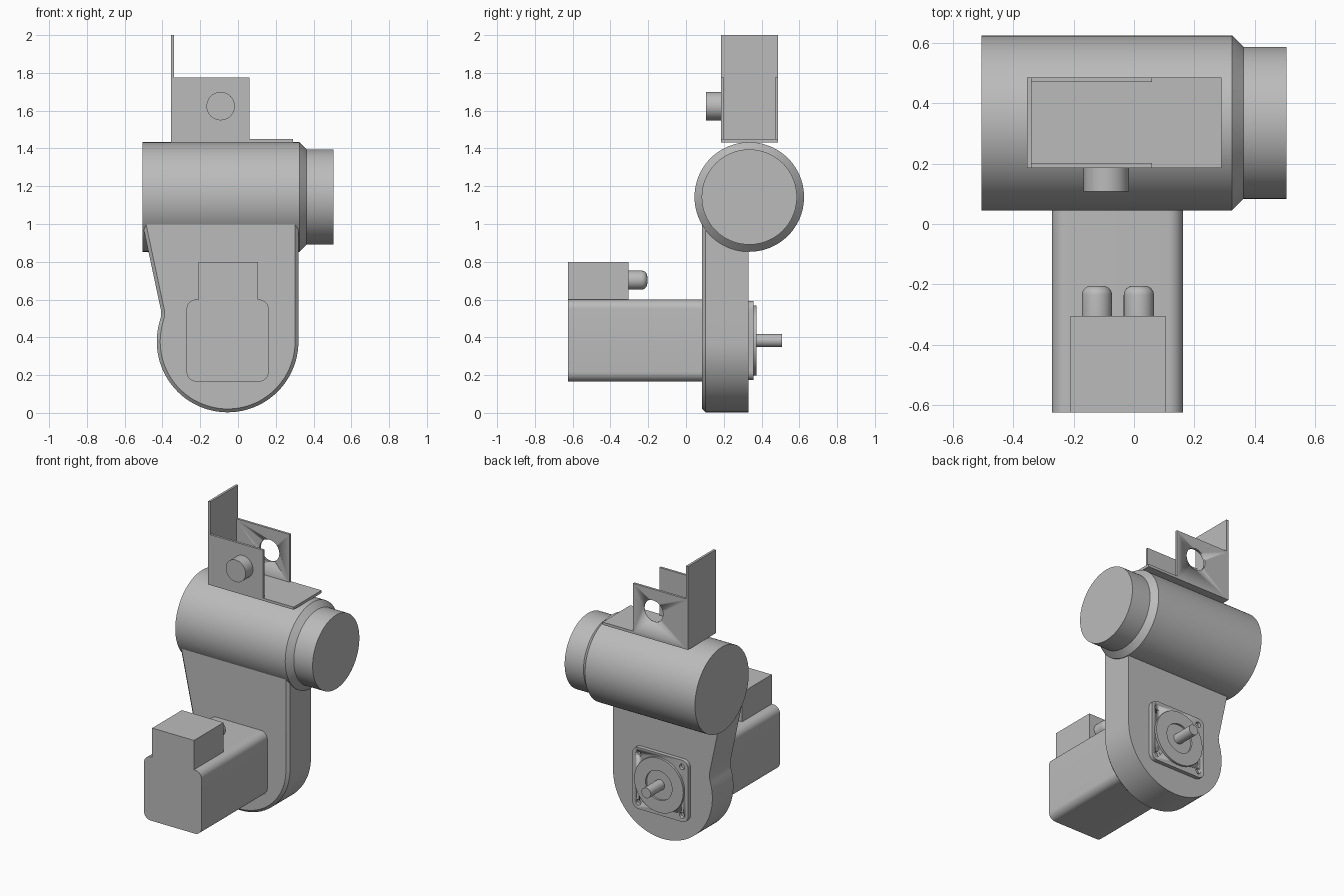
import bpy, bmesh
from math import cos, sin, pi, radians

cube = bpy.data.objects.get("Cube")
if cube:
    bpy.data.objects.remove(cube, do_unlink=True)

grey = bpy.data.materials.new("plain grey")
grey.use_nodes = True
GREY = (0.5, 0.5, 0.5, 1)
grey.diffuse_color = GREY
grey.node_tree.nodes["Principled BSDF"].inputs["Base Color"].default_value = GREY


def finish(name, bm):
    bmesh.ops.recalc_face_normals(bm, faces=bm.faces)
    mesh = bpy.data.meshes.new(name)
    bm.to_mesh(mesh)
    bm.free()
    mesh.materials.append(grey)
    obj = bpy.data.objects.new(name, mesh)
    bpy.context.collection.objects.link(obj)
    bpy.ops.object.select_all(action='DESELECT')
    obj.select_set(True)
    bpy.context.view_layer.objects.active = obj
    bpy.ops.object.shade_smooth_by_angle(angle=radians(30))
    return obj


def lathe(name, profile, axis, centre, n=64):
    """Turn (radius, position) pairs about an x or y axis, capping both ends."""
    bm = bmesh.new()
    rings = []
    for r, t in profile:
        ring = []
        for i in range(n):
            u, v = r * cos(2 * pi * i / n), r * sin(2 * pi * i / n)
            a, b = centre[0] + u, centre[1] + v
            ring.append(bm.verts.new((t, a, b) if axis == 'x' else (a, t, b)))
        rings.append(ring)
    for p, q in zip(rings, rings[1:]):
        for i in range(n):
            j = (i + 1) % n
            bm.faces.new((p[i], p[j], q[j], q[i]))
    bm.faces.new(rings[0])
    bm.faces.new(rings[-1])
    return finish(name, bm)


def prism(name, outline, y0, y1, chamfer=0):
    """Extrude an (x, z) outline along y, optionally chamfering its front rim."""
    bm = bmesh.new()
    front = bm.faces.new([bm.verts.new((x, y0, z)) for x, z in outline])
    back = bmesh.ops.extrude_face_region(bm, geom=[front], use_keep_orig=True)
    verts = [g for g in back['geom'] if isinstance(g, bmesh.types.BMVert)]
    bmesh.ops.translate(bm, verts=verts, vec=(0, y1 - y0, 0))
    if chamfer:
        bmesh.ops.bevel(bm, geom=list(front.edges), offset=chamfer,
                        segments=1, affect='EDGES')
    return finish(name, bm)


def arc(cx, cz, r, start, end, n):
    angles = [radians(start + (end - start) * i / n) for i in range(n + 1)]
    return [(cx + r * cos(a), cz + r * sin(a)) for a in angles]


def rounded(cx, cz, half, r):
    pts = []
    for k, (sx, sz) in enumerate([(1, 1), (-1, 1), (-1, -1), (1, -1)]):
        pts += arc(cx + sx * (half - r), cz + sz * (half - r), r, 90 * k, 90 * k + 90, 8)
    return pts


def rect(x0, x1, z0, z1):
    return [(x0, z0), (x1, z0), (x1, z1), (x0, z1)]


def drill(obj, centre, r, y0, y1):
    cutter = lathe("cutter", [(r, y0), (r, y1)], 'y', centre, 32)
    cutter.hide_render = True
    mod = obj.modifiers.new("hole", 'BOOLEAN')
    mod.operation, mod.object, mod.solver = 'DIFFERENCE', cutter, 'EXACT'
    bpy.context.view_layer.objects.active = obj
    bpy.ops.object.modifier_apply(modifier=mod.name)
    bpy.data.objects.remove(cutter, do_unlink=True)


# Horizontal drum with its stepped, chamfered end
lathe("drum", [(0.29, -0.505), (0.29, 0.325), (0.252, 0.363), (0.252, 0.505)],
      'x', (0.335, 1.143), 96)

# Gear housing hanging below the drum, waisted on one side
mx, mz = -0.055, 0.383
housing = [(0.32, 1.14), (-0.503, 1.14), (-0.503, 0.99), (-0.418, 0.59),
           (-0.407, 0.54), (-0.408, 0.51)]
housing += arc(mx, 0.378, 0.375, 164, 360, 48)
prism("gear_housing", housing, 0.085, 0.33, 0.018)

# Motor body and its connector box
prism("motor_body", rounded(mx, mz, 0.217, 0.05), -0.625, 0.1)
prism("connector_box", rect(-0.21, 0.105, 0.59, 0.8), -0.625, -0.305)
for side, x in (("right", -0.123), ("left", 0.016)):
    tip = [(0.02 + 0.03 * cos(a * pi / 12), -0.235 + 0.03 * sin(a * pi / 12))
           for a in range(7)]
    lathe(side + "_connector", [(0.05, -0.31)] + tip, 'y', (x, 0.703), 40)

# Motor flange with corner holes, pilot ring and shaft
flange = prism("motor_flange", rounded(mx, mz, 0.21, 0.045), 0.32, 0.357)
for sx in (-1, 1):
    for sz in (-1, 1):
        drill(flange, (mx + sx * 0.165, mz + sz * 0.165), 0.019, 0.335, 0.4)
lathe("pilot_ring", [(0.185, 0.34), (0.185, 0.372), (0.1, 0.372), (0.1, 0.359)],
      'y', (mx, mz))
lathe("motor_shaft", [(0.035, 0.34), (0.035, 0.508)], 'y', (mx, mz), 40)

# Sheet bracket on top: base, tall end wall and two cheeks
prism("bracket_base", rect(-0.355, 0.29, 1.431, 1.449), 0.186, 0.486)
prism("bracket_end_wall", rect(-0.355, -0.339, 1.431, 2.0), 0.186, 0.486)
prism("bracket_front_cheek", rect(-0.355, 0.06, 1.431, 1.775), 0.186, 0.202)
cheek = prism("bracket_back_cheek", rect(-0.355, 0.06, 1.431, 1.775), 0.47, 0.486)
drill(cheek, (-0.092, 1.624), 0.075, 0.4, 0.55)
lathe("bracket_knob", [(0.075, 0.107), (0.075, 0.19)], 'y', (-0.092, 1.624))
